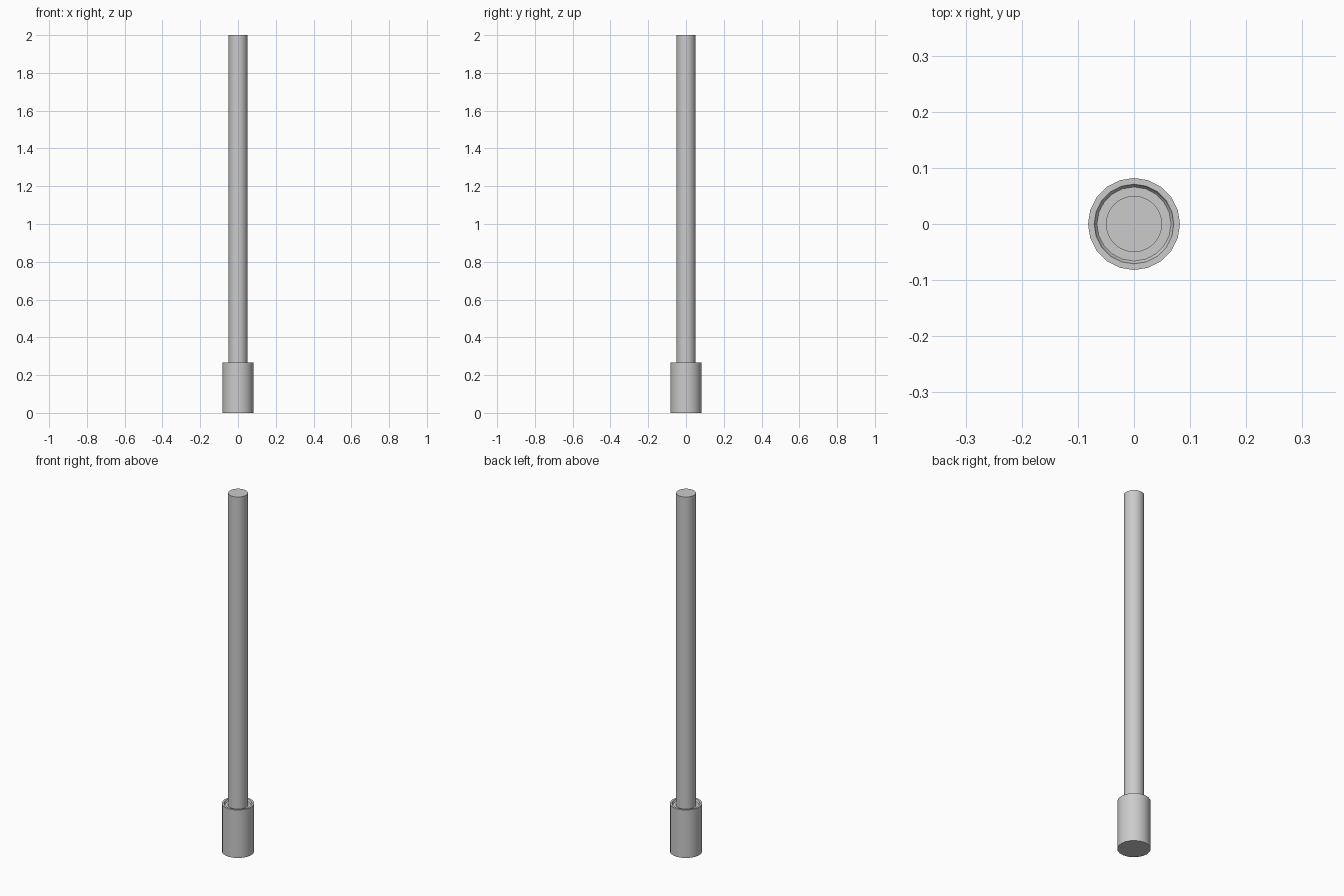
import bpy, bmesh
from math import tau, cos, sin, radians

if "Cube" in bpy.data.objects:
    bpy.data.objects.remove(bpy.data.objects["Cube"])


def lathe(name, profile, sides):
    """Revolve (radius, z) points round z, capping both open ends."""
    bm = bmesh.new()
    rings = [[bm.verts.new((r * cos(tau * i / sides), r * sin(tau * i / sides), z))
              for i in range(sides)] for r, z in profile]
    for a, b in zip(rings, rings[1:]):
        for i in range(sides):
            j = (i + 1) % sides
            bm.faces.new((a[i], a[j], b[j], b[i]))
    bm.faces.new(rings[0][::-1])
    bm.faces.new(rings[-1])
    bmesh.ops.recalc_face_normals(bm, faces=bm.faces)
    mesh = bpy.data.meshes.new(name)
    bm.to_mesh(mesh)
    bm.free()
    obj = bpy.data.objects.new(name, mesh)
    bpy.context.collection.objects.link(obj)
    bpy.ops.object.select_all(action='DESELECT')
    obj.select_set(True)
    bpy.context.view_layer.objects.active = obj
    bpy.ops.object.shade_smooth_by_angle(angle=radians(30))
    return obj


# Base sleeve with a raised outer rim and a shallow stepped recess
lathe("base_sleeve", [(0.082, 0), (0.082, 0.268), (0.071, 0.268),
                      (0.069, 0.261), (0.066, 0.258)], 20)

# Long straight rod seated in the sleeve
lathe("rod", [(0.05, 0.2), (0.05, 2.0)], 32)
